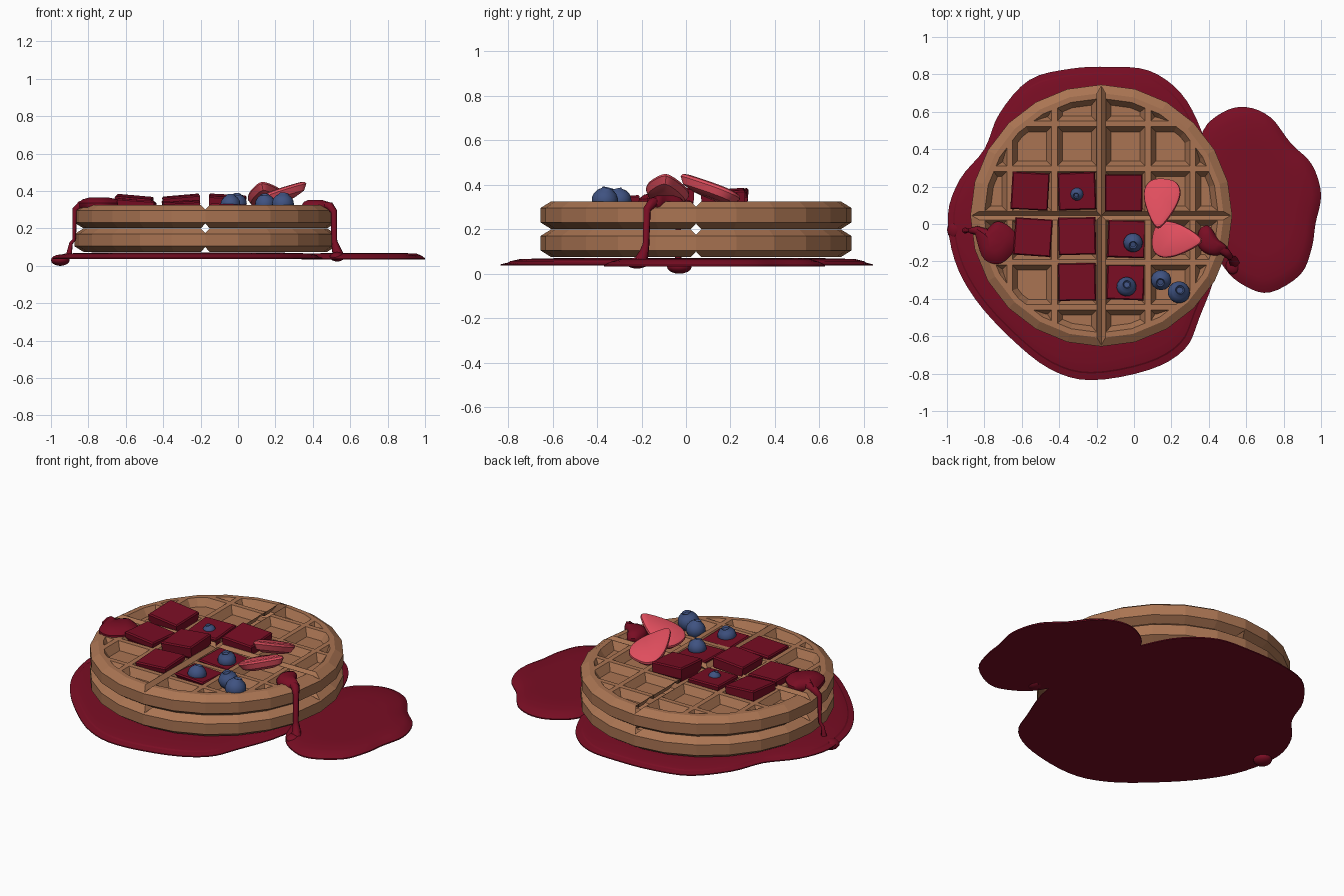
import bpy
import math
from mathutils import Vector, Euler

if "Cube" in bpy.data.objects:
    bpy.data.objects.remove(bpy.data.objects["Cube"])


def material(name, rgb):
    m = bpy.data.materials.new(name)
    m.use_nodes = True
    m.diffuse_color = (*rgb, 1)
    m.node_tree.nodes["Principled BSDF"].inputs["Base Color"].default_value = (*rgb, 1)
    return m


WAFFLE = material("golden_waffle", (0.40, 0.175, 0.085))
JAM = material("dark_red_jam", (0.19, 0.004, 0.017))
STRAWBERRY = material("strawberry_pink", (0.74, 0.075, 0.11))
BLUEBERRY = material("blueberry_blue", (0.05, 0.085, 0.22))


def add_mesh(name, verts, faces, mat, smooth=None):
    me = bpy.data.meshes.new(name)
    me.from_pydata(verts, [], faces)
    me.materials.append(mat)
    if smooth:
        me.shade_smooth()
        me.set_sharp_from_angle(angle=math.radians(smooth))
    ob = bpy.data.objects.new(name, me)
    bpy.context.collection.objects.link(ob)
    return ob


def bridge(rings, start=0):
    """Faces joining rings listed bottom to top, capped at both ends."""
    n = len(rings[0])
    faces = [tuple(start + i for i in reversed(range(n)))]
    for k in range(len(rings) - 1):
        a, b = start + k * n, start + (k + 1) * n
        faces += [(a + i, a + (i + 1) % n, b + (i + 1) % n, b + i) for i in range(n)]
    faces.append(tuple(start + (len(rings) - 1) * n + i for i in range(n)))
    return faces


def loft(name, rings, mat, smooth=None):
    return add_mesh(name, [v for r in rings for v in r], bridge(rings), mat, smooth)


def lathe(name, profile, sides, mat, smooth=None):
    turn = [math.tau * i / sides for i in range(sides)]
    rings = [[(r * math.cos(a), r * math.sin(a), z) for a in turn] for r, z in profile]
    return loft(name, rings, mat, smooth)


def outline(points, steps=4):
    """Smooth closed curve through the points."""
    p, out = [Vector(q) for q in points], []
    for i in range(len(p)):
        a, b, c, d = (p[(i + k) % len(p)] for k in (-1, 0, 1, 2))
        for s in range(steps):
            t = s / steps
            out.append(0.5 * (2 * b + (c - a) * t + (2 * a - 5 * b + 4 * c - d) * t ** 2
                              + (3 * b - a - 3 * c + d) * t ** 3))
    return out


def slab(name, points, layers, mat, smooth=40):
    """Stack scaled copies of an outline; layers are (scale, z)."""
    edge = outline(points)
    if sum(a.cross(b) for a, b in zip(edge, edge[1:] + edge[:1])) < 0:
        edge.reverse()
    mid = sum(edge, Vector((0, 0))) / len(edge)
    rings = [[(*(mid + (q - mid) * s), z) for q in edge] for s, z in layers]
    return loft(name, rings, mat, smooth)


def boolean(ob, cutter, operation):
    mod = ob.modifiers.new("cut", "BOOLEAN")
    mod.object, mod.operation, mod.solver = cutter, operation, "EXACT"
    bpy.context.view_layer.update()
    me = bpy.data.meshes.new_from_object(
        ob.evaluated_get(bpy.context.evaluated_depsgraph_get()))
    ob.modifiers.clear()
    ob.data = me
    bpy.data.objects.remove(cutter)


# Waffle: bevelled disc with tapered pockets and a cross groove on both faces
CX, CY, HALF = -0.175, 0.045, 0.062
disc = lathe("upper_waffle", [(0.655, -HALF), (0.7, -0.032), (0.7, 0.032), (0.655, HALF)], 24, WAFFLE)

verts, faces = [], []
cells = [s * c for c in (0.13, 0.37, 0.61) for s in (-1, 1)]
for x in cells:
    for y in cells:
        if abs(x) + abs(y) > 1.1:
            continue
        for side in (1, -1):
            rings = []
            for h, z in ((0.078, 0.018), (0.105, HALF), (0.113, HALF + 0.012)):
                rings.append([(x + h * a, y + h * b, side * z)
                              for a, b in ((-1, -1), (1, -1), (1, 1), (-1, 1))])
            if side < 0:
                rings.reverse()
            faces += bridge(rings, len(verts))
            verts += [v for r in rings for v in r]
pockets = add_mesh("pocket_cutter", verts, faces, WAFFLE)
rim = lathe("rim_cutter", [(0.645, -0.09), (0.585, 0), (0.645, 0.09)], 24, WAFFLE)
boolean(pockets, rim, "INTERSECT")
boolean(disc, pockets, "DIFFERENCE")
for side in (1, -1):
    for along_x in (True, False):
        ring = []
        for end in (-1, 1):
            row = []
            for a, b in ((0, -0.025), (0.023, 0), (0, 0.025), (-0.023, 0)):
                z = side * HALF + b
                row.append((end, a, z) if along_x else (-a, end, z))
            ring.append(row)
        boolean(disc, loft("groove_cutter", ring, WAFFLE), "DIFFERENCE")
disc.location = (CX, CY, 0.263)
lower = bpy.data.objects.new("lower_waffle", disc.data)
lower.location = (CX, CY, 0.137)
bpy.context.collection.objects.link(lower)

# Jam puddles
slab("main_puddle", [
    (-0.13, 0.84), (0.08, 0.82), (0.25, 0.70), (0.36, 0.5), (0.45, 0.2), (0.45, -0.2),
    (0.35, -0.5), (0.27, -0.67), (0.08, -0.78), (-0.23, -0.835), (-0.45, -0.775),
    (-0.66, -0.61), (-0.85, -0.4), (-0.96, -0.19), (-0.995, 0.05), (-0.93, 0.24),
    (-0.8, 0.4), (-0.72, 0.59), (-0.56, 0.77), (-0.34, 0.83)],
    [(1, 0.036), (1, 0.042), (0.96, 0.05), (0.95, 0.056), (0.9, 0.066), (0.7, 0.07)], JAM, 20)
slab("side_puddle", [
    (0.37, 0.5), (0.48, 0.6), (0.6, 0.625), (0.73, 0.57), (0.84, 0.43), (0.95, 0.32),
    (1, 0.16), (0.97, 0), (0.95, -0.13), (0.89, -0.27), (0.73, -0.365), (0.6, -0.335),
    (0.48, -0.23), (0.38, 0), (0.34, 0.3)],
    [(1, 0.033), (1, 0.04), (0.94, 0.054), (0.85, 0.066), (0.6, 0.068)], JAM, 35)

# Jam blocks filling the pockets: x, y, top height, tilt x, tilt y, turn
blocks = [(-0.555, 0.175, 0.37, 4, 5, -3), (-0.305, 0.175, 0.345, 3, 0, 2),
          (-0.055, 0.165, 0.375, 4, 3, 0), (-0.54, -0.07, 0.35, -2, 4, -4),
          (-0.305, -0.065, 0.375, 2, -5, 1), (-0.04, -0.08, 0.325, 0, 3, -2),
          (-0.305, -0.31, 0.345, 2, -3, 1), (-0.045, -0.305, 0.325, -3, 2, -2)]
for i, (x, y, top, rx, ry, turn) in enumerate(blocks):
    rings = [[(h * a, h * b, z - top) for a, b in ((-1, -1), (1, -1), (1, 1), (-1, 1))]
             for h, z in ((0.077, 0.283), (0.096, 0.315), (0.1, top - 0.008), (0.094, top))]
    ob = loft(f"jam_block_{i + 1}", rings, JAM)
    ob.location = (x, y, top)
    ob.rotation_euler = [math.radians(a) for a in (rx, ry, turn)]

# Spilling jam blobs near the waffle edge
blob_layers = [(0.7, 0.28), (1, 0.315), (1, 0.335), (0.8, 0.355), (0.45, 0.365)]
slab("left_jam_blob", [(-0.85, -0.02), (-0.81, -0.05), (-0.73, 0.015), (-0.64, -0.04),
                       (-0.625, -0.12), (-0.71, -0.21), (-0.8, -0.19), (-0.84, -0.09)],
     blob_layers, JAM)
slab("right_jam_blob", [(0.35, -0.03), (0.4, -0.01), (0.45, -0.08), (0.5, -0.13),
                        (0.44, -0.17), (0.37, -0.15), (0.34, -0.1)],
     [(s, z - 0.013) for s, z in blob_layers], JAM)


def drip(name, points):
    """Tube of jam; points are (x, y, z, thickness)."""
    cu = bpy.data.curves.new(name, "CURVE")
    cu.dimensions, cu.bevel_depth, cu.bevel_resolution = "3D", 0.02, 1
    cu.use_fill_caps = True
    sp = cu.splines.new("POLY")
    sp.points.add(len(points) - 1)
    for p, (x, y, z, r) in zip(sp.points, points):
        p.co, p.radius = (x, y, z, 1), r
    tmp = bpy.data.objects.new(name, cu)
    me = bpy.data.meshes.new_from_object(tmp)
    bpy.data.objects.remove(tmp)
    me.materials.clear()
    me.materials.append(JAM)
    me.shade_smooth()
    bpy.context.collection.objects.link(bpy.data.objects.new(name, me))


drip("left_drip", [(-0.76, -0.06, 0.335, 1.3), (-0.84, -0.035, 0.325, 1.2), (-0.872, -0.035, 0.3, 0.8),
                   (-0.876, -0.035, 0.14, 0.5), (-0.893, -0.035, 0.12, 0.5), (-0.905, -0.035, 0.05, 0.9)])
drip("right_drip", [(0.42, -0.11, 0.32, 1.3), (0.49, -0.15, 0.32, 1.2), (0.513, -0.175, 0.29, 0.9),
                    (0.515, -0.18, 0.13, 0.8), (0.525, -0.19, 0.09, 1.2), (0.54, -0.21, 0.045, 1.6)])

ball = [(math.sin(a), -math.cos(a)) for a in (math.pi * k / 8 for k in (0.3, 1, 2, 3, 4, 5, 6, 7, 7.7))]
for name, at, size in (("left_drip_pool", (-0.95, -0.03, 0.03), (0.05, 0.055, 0.03)),
                       ("right_drip_pool", (0.53, -0.22, 0.048), (0.04, 0.05, 0.025))):
    ob = lathe(name, ball, 12, JAM, 60)
    ob.location, ob.scale = at, size

# Blueberries with a dimpled crown
berry = ball[:7] + [(0.45, 0.9), (0.4, 1.02), (0.28, 0.84)]
for i, (x, y, z, r) in enumerate([(-0.005, -0.1, 0.335, 0.052), (-0.04, -0.335, 0.33, 0.053),
                                  (0.145, -0.3, 0.33, 0.055), (0.24, -0.365, 0.33, 0.06),
                                  (-0.305, 0.16, 0.335, 0.036)]):
    ob = lathe(f"blueberry_{i + 1}", berry, 14, BLUEBERRY, 40)
    ob.location, ob.scale = (x, y, z), (r, r, r * 0.95)
    ob.rotation_euler = (0.25 * math.cos(2 * i), 0.25 * math.sin(2 * i), i)

# Strawberry halves leaning with their tips up
half = [(0.15, 0), (0.1, 0.045), (0, 0.09), (-0.08, 0.095), (-0.13, 0.05),
        (-0.13, -0.05), (-0.08, -0.095), (0, -0.09), (0.1, -0.045)]
for i, (at, rot) in enumerate([((0.145, 0.115, 0.385), (8, -21, -97)),
                               ((0.225, -0.085, 0.385), (-8, -21, -2))]):
    ob = slab(f"strawberry_half_{i + 1}", half,
              [(0.5, -0.045), (0.85, -0.03), (1, 0), (0.97, 0.012), (0.85, 0.018)], STRAWBERRY, 30)
    ob.location = at
    ob.rotation_euler = Euler([math.radians(a) for a in rot])
